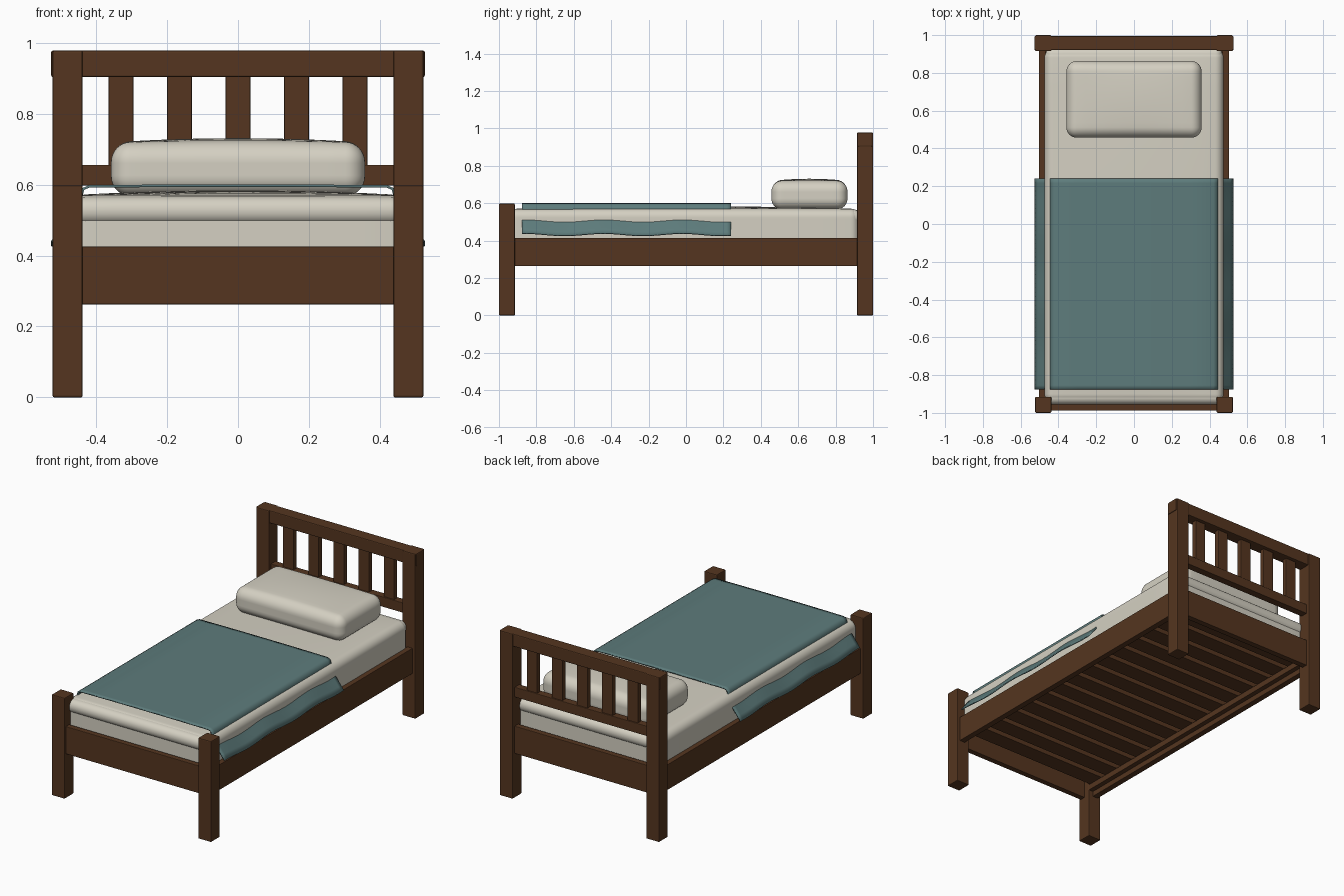
import bpy, bmesh, math
from mathutils import Vector

if "Cube" in bpy.data.objects:
    bpy.data.objects.remove(bpy.data.objects["Cube"])


def material(name, rgb):
    m = bpy.data.materials.new(name)
    m.diffuse_color = (*rgb, 1)
    m.use_nodes = True
    m.node_tree.nodes["Principled BSDF"].inputs["Base Color"].default_value = m.diffuse_color
    return m


WOOD = material("dark wood", (0.09, 0.036, 0.014))
LINEN = material("cream linen", (0.66, 0.63, 0.54))
TEAL = material("teal blanket", (0.11, 0.2, 0.2))


def add_object(name, bm, mat, smooth=None):
    bmesh.ops.recalc_face_normals(bm, faces=bm.faces)
    me = bpy.data.meshes.new(name)
    bm.to_mesh(me)
    bm.free()
    ob = bpy.data.objects.new(name, me)
    bpy.context.collection.objects.link(ob)
    me.materials.append(mat)
    if smooth:
        bpy.context.view_layer.objects.active = ob
        ob.select_set(True)
        bpy.ops.object.shade_smooth_by_angle(angle=math.radians(smooth))
        ob.select_set(False)
    return ob


def beam(name, x, y, z, bevel=0.005):
    """Wooden beam from (min, max) ranges, with eased edges."""
    bm = bmesh.new()
    bmesh.ops.create_cube(bm, size=1)
    for v in bm.verts:
        v.co = [(a + b) / 2 + c * (b - a) for c, (a, b) in zip(v.co, (x, y, z))]
    ob = add_object(name, bm, WOOD)
    mod = ob.modifiers.new("eased edges", 'BEVEL')
    mod.width, mod.segments = bevel, 2
    return ob


def soft_box(name, x, y, z, r, crown=0.0):
    """Rounded cushion; crown lifts the middle of the top."""
    half = Vector([(b - a) / 2 for a, b in (x, y, z)])
    mid = Vector([(b + a) / 2 for a, b in (x, y, z)])
    bm = bmesh.new()
    bmesh.ops.create_cube(bm, size=2)
    bmesh.ops.subdivide_edges(bm, edges=bm.edges[:], cuts=19, use_grid_fill=True)
    for v in bm.verts:
        core, d = Vector(), Vector()
        for i in range(3):
            t, inner = v.co[i], half[i] - r
            core[i] = max(-1, min(1, t / 0.6)) * inner
            over = max(0, abs(t) - 0.6) / 0.4
            d[i] = math.copysign(math.tan(over * math.pi / 4), t)
        p = core + d.normalized() * r
        if p.z > 0:
            p.z += crown * (1 - (p.x / half.x) ** 2) * (1 - (p.y / half.y) ** 2) * p.z / half.z
        v.co = p + mid
    return add_object(name, bm, LINEN, 60)


# Posts, side rails and slat ledges on both sides
for side, s in (("left", -1), ("right", 1)):
    def span(a, b):
        return tuple(sorted((s * a, s * b)))
    beam(side + "_foot_post", span(0.438, 0.523), (-1, -0.915), (0, 0.598))
    beam(side + "_head_post", span(0.438, 0.523), (0.915, 1), (0, 0.978))
    beam(side + "_side_rail", span(0.468, 0.504), (-0.93, 0.93), (0.264, 0.415), 0.003)
    beam(side + "_slat_ledge", span(0.44, 0.47), (-0.95, 0.95), (0.295, 0.33), 0.002)

# Foot and head panels
beam("foot_panel", (-0.45, 0.45), (-0.987, -0.953), (0.262, 0.425), 0.003)
beam("head_panel", (-0.45, 0.45), (0.945, 0.98), (0.262, 0.425), 0.003)

# Headboard rails and spindles
beam("headboard_top_rail", (-0.527, 0.527), (0.921, 0.995), (0.903, 0.978))
beam("headboard_lower_rail", (-0.45, 0.45), (0.935, 0.98), (0.597, 0.656), 0.003)
for i in range(5):
    cx = (i - 2) * 0.165
    beam(f"headboard_slat_{i + 1}", (cx - 0.035, cx + 0.035), (0.943, 0.973), (0.64, 0.92), 0.003)

# Bed slats under the mattress
for i in range(14):
    cy = -0.86 + i * 1.72 / 13
    beam(f"bed_slat_{i + 1}", (-0.47, 0.47), (cy - 0.05, cy + 0.05), (0.33, 0.358), 0.002)

# Mattress, a rolled edge showing at its two ends, and pillow
soft_box("mattress", (-0.474, 0.474), (-0.945, 0.925), (0.36, 0.57), 0.045, 0.014)
soft_box("mattress_end_roll", (-0.468, 0.468), (-0.956, 0.935), (0.487, 0.566), 0.038, 0.013)
soft_box("pillow", (-0.358, 0.358), (0.457, 0.863), (0.568, 0.719), 0.055, 0.012)

# Blanket: a sheet swept along the bed, tucking at the edges with wavy flaps
half_profile = [(0.15, 0.597), (0.3, 0.596), (0.42, 0.595), (0.436, 0.588), (0.441, 0.572),
                (0.446, 0.54), (0.464, 0.512), (0.485, 0.485), (0.506, 0.458), (0.525, 0.432)]
profile = [(-x, z) for x, z in reversed(half_profile)] + [(0, 0.597)] + half_profile
bm = bmesh.new()
rows = []
STEPS = 48
for j in range(STEPS + 1):
    y = -0.877 + 1.117 * j / STEPS
    wave = math.cos((y + 0.02) * 2 * math.pi / 0.42)
    row = []
    for x, z in profile:
        drop = max(0, min(1, (0.56 - z) / 0.04))
        row.append(bm.verts.new((x, y, z + drop * 0.006 * wave)))
    rows.append(row)
for a, b in zip(rows, rows[1:]):
    for k in range(len(profile) - 1):
        bm.faces.new((a[k], a[k + 1], b[k + 1], b[k]))
blanket = add_object("blanket", bm, TEAL, 60)
mod = blanket.modifiers.new("cloth thickness", 'SOLIDIFY')
mod.thickness, mod.offset = 0.007, 0
